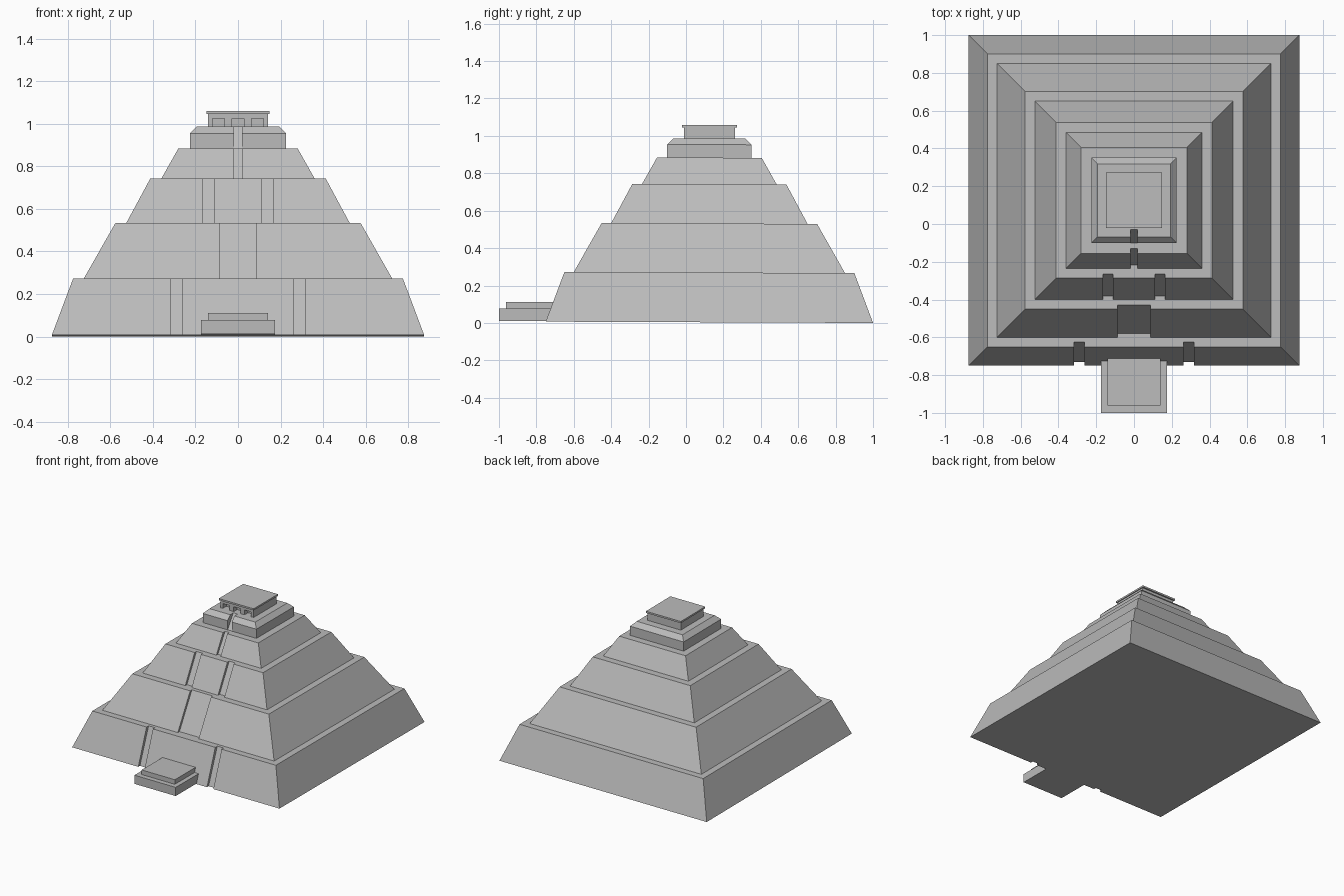
import bpy
import bmesh

if "Cube" in bpy.data.objects:
    bpy.data.objects.remove(bpy.data.objects["Cube"], do_unlink=True)

stone = bpy.data.materials.new("grey_stone")
stone.use_nodes = True
GREY = (0.5, 0.5, 0.5, 1)
stone.diffuse_color = GREY
stone.node_tree.nodes["Principled BSDF"].inputs["Base Color"].default_value = GREY

CENTRE_Y = 0.125
LEAN = 0.004      # the whole building rises very slightly toward the front


def loft(name, rings):
    """Closed solid through a list of four-point rings."""
    bm = bmesh.new()
    loops = [[bm.verts.new(p) for p in ring] for ring in rings]
    bm.faces.new(loops[0])
    bm.faces.new(loops[-1])
    for a, b in zip(loops, loops[1:]):
        for i in range(4):
            j = (i + 1) % 4
            bm.faces.new((a[i], a[j], b[j], b[i]))
    bmesh.ops.recalc_face_normals(bm, faces=bm.faces)
    mesh = bpy.data.meshes.new(name)
    bm.to_mesh(mesh)
    bm.free()
    mesh.materials.append(stone)
    obj = bpy.data.objects.new(name, mesh)
    bpy.context.collection.objects.link(obj)
    return obj


def rect(x0, x1, y0, y1, z):
    return [(x0, y0, z), (x1, y0, z), (x1, y1, z), (x0, y1, z)]


def tier(name, levels):
    """Square terrace from (half width, height) pairs."""
    return loft(name, [rect(-h, h, CENTRE_Y - h, CENTRE_Y + h, z) for h, z in levels])


def box(name, x0, x1, y0, y1, z0, z1):
    return loft(name, [rect(x0, x1, y0, y1, z) for z in (z0, z1)])


def cut(obj, cutter):
    cutter.hide_render = True
    mod = obj.modifiers.new("cut", "BOOLEAN")
    mod.operation = "DIFFERENCE"
    mod.solver = "EXACT"
    mod.object = cutter
    bpy.context.view_layer.objects.active = obj
    bpy.ops.object.modifier_apply(modifier=mod.name)
    bpy.data.objects.remove(cutter, do_unlink=True)


def cut_ramp(obj, x, half, bottom, top):
    """Sink a sloping stair channel into the front of a terrace."""
    (y0, z0), (y1, z1) = bottom, top
    dy, dz = (y1 - y0) / 2, (z1 - z0) / 2
    line = [(y0 - dy, z0 - dz), (y1 + dy, z1 + dz)]
    cutter = loft("ramp_cutter",
                  [rect(x - half, x + half, y - 0.3, y, z) for y, z in line])
    cut(obj, cutter)


parts = []

# Terraces: levels, stair centres, stair half width, stair foot and head
terraces = [
    ("lower_terrace", [(0.875, 0), (0.775, 0.266)],
     (-0.29, 0.29), 0.027, (-0.73, 0), (-0.625, 0.266)),
    ("second_terrace", [(0.725, 0.266), (0.576, 0.528)],
     (0,), 0.088, (-0.58, 0.266), (-0.43, 0.528)),
    ("third_terrace", [(0.525, 0.528), (0.412, 0.738)],
     (-0.138, 0.138), 0.027, (-0.38, 0.528), (-0.265, 0.738)),
    ("fourth_terrace", [(0.36, 0.738), (0.28, 0.88)],
     (0,), 0.018, (-0.217, 0.738), (-0.13, 0.88)),
    ("top_terrace", [(0.226, 0.88), (0.226, 0.95), (0.193, 0.983)],
     (0,), 0.018, (-0.1, 0.88), (-0.03, 0.983)),
]
for name, levels, stairs, half, foot, head in terraces:
    obj = tier(name, levels)
    for x in stairs:
        cut_ramp(obj, x, half, foot, head)
    parts.append(obj)

# Temple with three doorways and a flat roof
temple = box("temple", -0.14, 0.14, -0.012, 0.262, 0.983, 1.042)
for x in (-0.092, 0, 0.092):
    cut(temple, box("door_cutter", x - 0.028, x + 0.028, -0.1, 0.03, 0.95, 1.02))
parts.append(temple)
parts.append(box("temple_roof", -0.147, 0.147, -0.022, 0.273, 1.042, 1.055))

# Entrance platform
parts.append(box("platform_base", -0.174, 0.174, -1, -0.72, 0.003, 0.069))
parts.append(box("platform_step", -0.14, 0.14, -0.962, -0.705, 0.069, 0.104))

# Gentle lean of the whole building
for obj in parts:
    for v in obj.data.vertices:
        v.co.z += LEAN * (1 - v.co.y)
